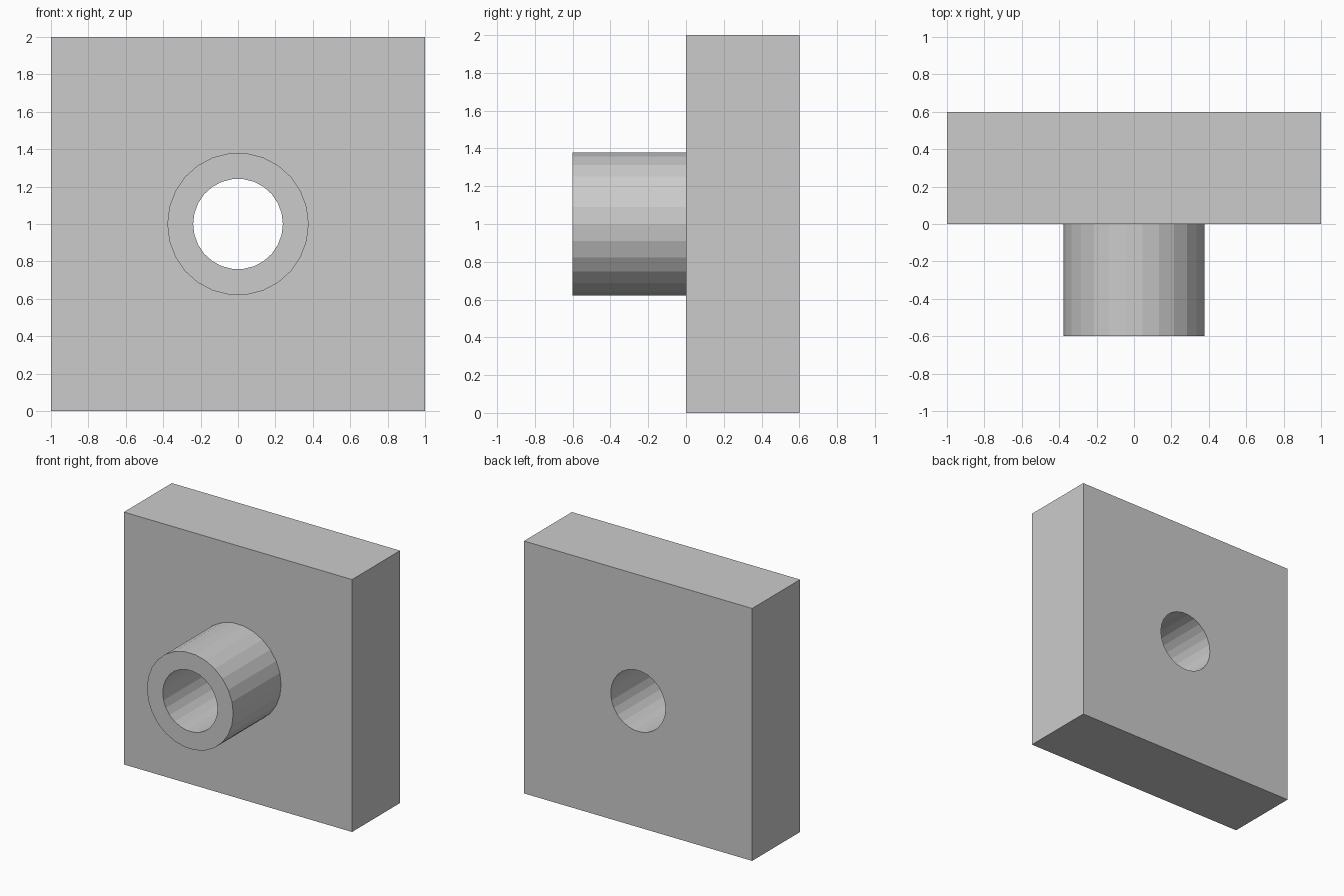
import bpy, bmesh
from math import pi, sin, cos
from mathutils import Vector

if "Cube" in bpy.data.objects:
    bpy.data.objects.remove(bpy.data.objects["Cube"])

SIDES = 26
CENTRE_Z = 1.0


def make_object(name, bm):
    bmesh.ops.recalc_face_normals(bm, faces=bm.faces)
    mesh = bpy.data.meshes.new(name)
    bm.to_mesh(mesh)
    bm.free()
    obj = bpy.data.objects.new(name, mesh)
    bpy.context.collection.objects.link(obj)
    return obj


def prism(name, profile, y0, y1):
    """Extrude an (x, z) outline from y0 to y1."""
    bm = bmesh.new()
    face = bm.faces.new([bm.verts.new((x, y0, z)) for x, z in profile])
    out = bmesh.ops.extrude_face_region(bm, geom=[face], use_keep_orig=True)
    verts = [v for v in out["geom"] if isinstance(v, bmesh.types.BMVert)]
    bmesh.ops.translate(bm, verts=verts, vec=Vector((0, y1 - y0, 0)))
    return make_object(name, bm)


def ring(rx, rz):
    steps = [2 * pi * i / SIDES for i in range(SIDES)]
    return [(rx * cos(a), CENTRE_Z + rz * sin(a)) for a in steps]


def boolean(target, tool, operation):
    mod = target.modifiers.new(operation.lower(), 'BOOLEAN')
    mod.operation = operation
    mod.solver = 'EXACT'
    mod.object = tool
    bpy.context.view_layer.objects.active = target
    bpy.ops.object.modifier_apply(modifier=mod.name)
    bpy.data.objects.remove(tool)


# Square plate
plate = prism("plate_with_boss", [(-1, 0), (1, 0), (1, 2), (-1, 2)], 0, 0.6)

# Round boss on the front, joined into the plate
boolean(plate, prism("boss", ring(0.378, 0.381), -0.6, 0.3), 'UNION')

# Bore through boss and plate
boolean(plate, prism("bore", ring(0.24, 0.242), -0.8, 0.8), 'DIFFERENCE')
